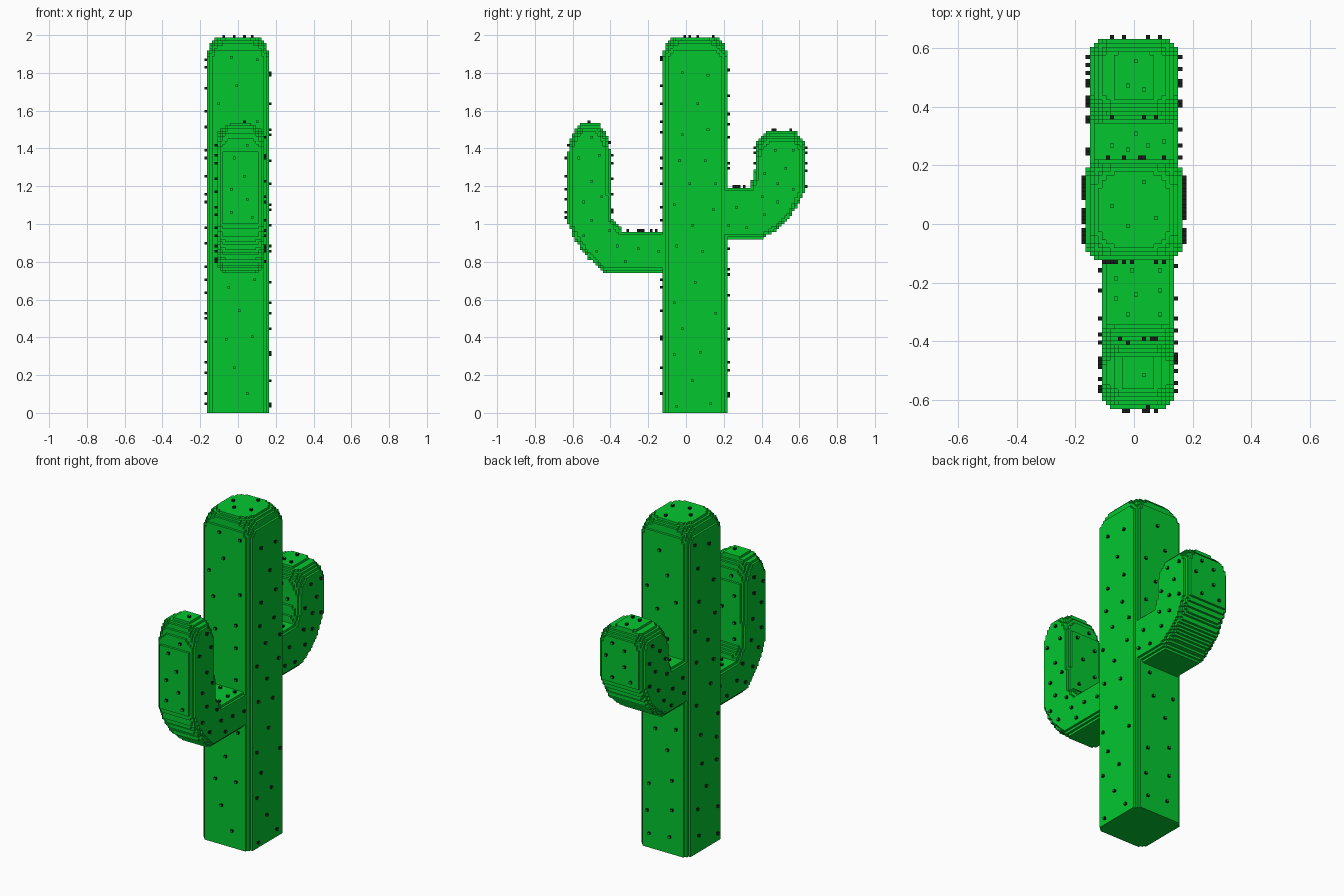
import bpy, bmesh, math, random

if "Cube" in bpy.data.objects:
    bpy.data.objects.remove(bpy.data.objects["Cube"])

random.seed(4)
S = 2 / 146                      # voxel size
DIRS = [(1, 0, 0), (-1, 0, 0), (0, 1, 0), (0, -1, 0), (0, 0, 1), (0, 0, -1)]


def material(name, rgb):
    m = bpy.data.materials.new(name)
    m.diffuse_color = (*rgb, 1)
    m.use_nodes = True
    m.node_tree.nodes["Principled BSDF"].inputs["Base Color"].default_value = m.diffuse_color
    return m


GREEN = material("cactus green", (0.001, 0.57, 0.03))
DARK = material("spine black", (0.01, 0.01, 0.01))


def add(a, b, n=1):
    return (a[0] + b[0] * n, a[1] + b[1] * n, a[2] + b[2] * n)


def round_drop(d, r):
    """How far a surface falls back at distance d from a rounded edge."""
    return r - math.sqrt(r * r - (r - d) ** 2) if d < r else 0


def trunk_voxels():
    """Square column with stepped corners and a domed cap."""
    vox = set()
    for k in range(145):
        t = max(0, ((k + .5) * S - 1.87) / .12)
        inset = .075 * (1 - math.sqrt(1 - min(t, 1) ** 2))
        r = .055 + .025 * t
        for i in range(-12, 12):
            for j in range(-9, 16):
                x, y = abs((i + .5) * S), abs((j + .5 - 3.5) * S)
                cx, cy = max(x - .165 + inset + r, 0), max(y - .172 + inset + r, 0)
                if math.hypot(cx, cy) <= r:
                    vox.add((i, j, k))
    return vox


def inside_depth(y, z, poly):
    """Distance to the profile outline, or -1 outside it."""
    inside, best = False, 9
    for (ay, az), (by, bz) in zip(poly, poly[1:] + poly[:1]):
        if (az > z) != (bz > z) and y < (by - ay) * (z - az) / (bz - az) + ay:
            inside = not inside
        dy, dz = by - ay, bz - az
        t = ((y - ay) * dy + (z - az) * dz) / (dy * dy + dz * dz)
        t = min(1, max(0, t))
        best = min(best, math.hypot(y - ay - t * dy, z - az - t * dz))
    return best if inside else -1


def arm_voxels(poly, x0, x1, cap):
    """Side profile given thickness in x, with stepped rounded edges."""
    vox = set()
    top = max(p[1] for p in poly)
    for j in range(-47, 47):
        for k in range(50, 114):
            y, z = (j + .5) * S, (k + .5) * S
            d = inside_depth(y, z, poly)
            if d < 0:
                continue
            r = .045 + cap * max(0, (z - top + .13) / .13)
            w = (x1 - x0) * S / 2 - round_drop(d, r)
            mid = (x0 + x1) * S / 2
            for i in range(x0, x1):
                if abs((i + .5) * S - mid) < w:
                    vox.add((i, j, k))
    return vox


def build(name, vox, solid, mats, tips=None):
    """Mesh of the exposed voxel faces, coplanar faces merged.
    Faces pointing along a voxel's tip direction take the second material."""
    bm = bmesh.new()
    verts = {}

    def vert(p):
        if p not in verts:
            verts[p] = bm.verts.new([c * S for c in p])
        return verts[p]

    for v in vox:
        for d in DIRS:
            if add(v, d) in solid:
                continue
            a = [abs(c) for c in d].index(1)
            sign = d[a]
            corners = []
            for u, w in [(0, 0), (1, 0), (1, 1), (0, 1)][::sign]:
                p = list(v)
                p[a] += sign > 0
                p[(a + 1) % 3] += u
                p[(a + 2) % 3] += w
                corners.append(vert(tuple(p)))
            face = bm.faces.new(corners)
            if tips and tips[v] == d:
                face.material_index = 1
    bmesh.ops.dissolve_limit(bm, angle_limit=.02, verts=bm.verts[:],
                             edges=bm.edges[:], delimit={'MATERIAL'})
    me = bpy.data.meshes.new(name)
    bm.to_mesh(me)
    bm.free()
    for m in mats:
        me.materials.append(m)
    bpy.context.collection.objects.link(bpy.data.objects.new(name, me))


def flat(v, d, solid):
    """True where the surface around a voxel face is level."""
    for t in DIRS:
        if not any(a * b for a, b in zip(t, d)):
            for n in (1, 2):
                q = add(v, t, n)
                if q not in solid or add(q, d) in solid:
                    return False
    return True


def scatter(vox, solid, gap):
    """Evenly spaced spine voxels on level faces, closer together on top."""
    sites = [(add(v, d), d) for v in sorted(vox) for d in DIRS[:5]
             if add(v, d) not in solid and flat(v, d, solid)]
    random.shuffle(sites)
    chosen = {}
    for p, d in sites:
        g = gap * .65 if d[2] else gap
        if all(math.dist(p, q) * S > g for q in chosen):
            chosen[p] = d
    return chosen


# side outlines of the arms (y, z)
front_profile = [(-.08, .745), (-.43, .745), (-.52, .82), (-.59, .92), (-.63, 1.02),
                 (-.63, 1.36), (-.605, 1.47), (-.565, 1.53), (-.455, 1.53),
                 (-.42, 1.47), (-.40, 1.38), (-.395, 1.03), (-.335, .965), (-.08, .965)]
back_profile = [(.15, .92), (.40, .92), (.48, .97), (.55, 1.03), (.60, 1.12),
                (.63, 1.18), (.63, 1.43), (.58, 1.49), (.43, 1.49), (.375, 1.43),
                (.36, 1.25), (.335, 1.195), (.15, 1.195)]

trunk = trunk_voxels()
front_arm = arm_voxels(front_profile, -8, 10, .045) - trunk
back_arm = arm_voxels(back_profile, -11, 11, .06) - trunk
body = trunk | front_arm | back_arm

# green body parts, each with its own spines
for name, vox, gap in [("trunk", trunk, .13), ("front_arm", front_arm, .09),
                       ("back_arm", back_arm, .085)]:
    build(name, vox, body, [GREEN])
    spines = scatter(vox, body, gap)
    build(name + "_spines", spines, body | set(spines), [DARK, GREEN], spines)
